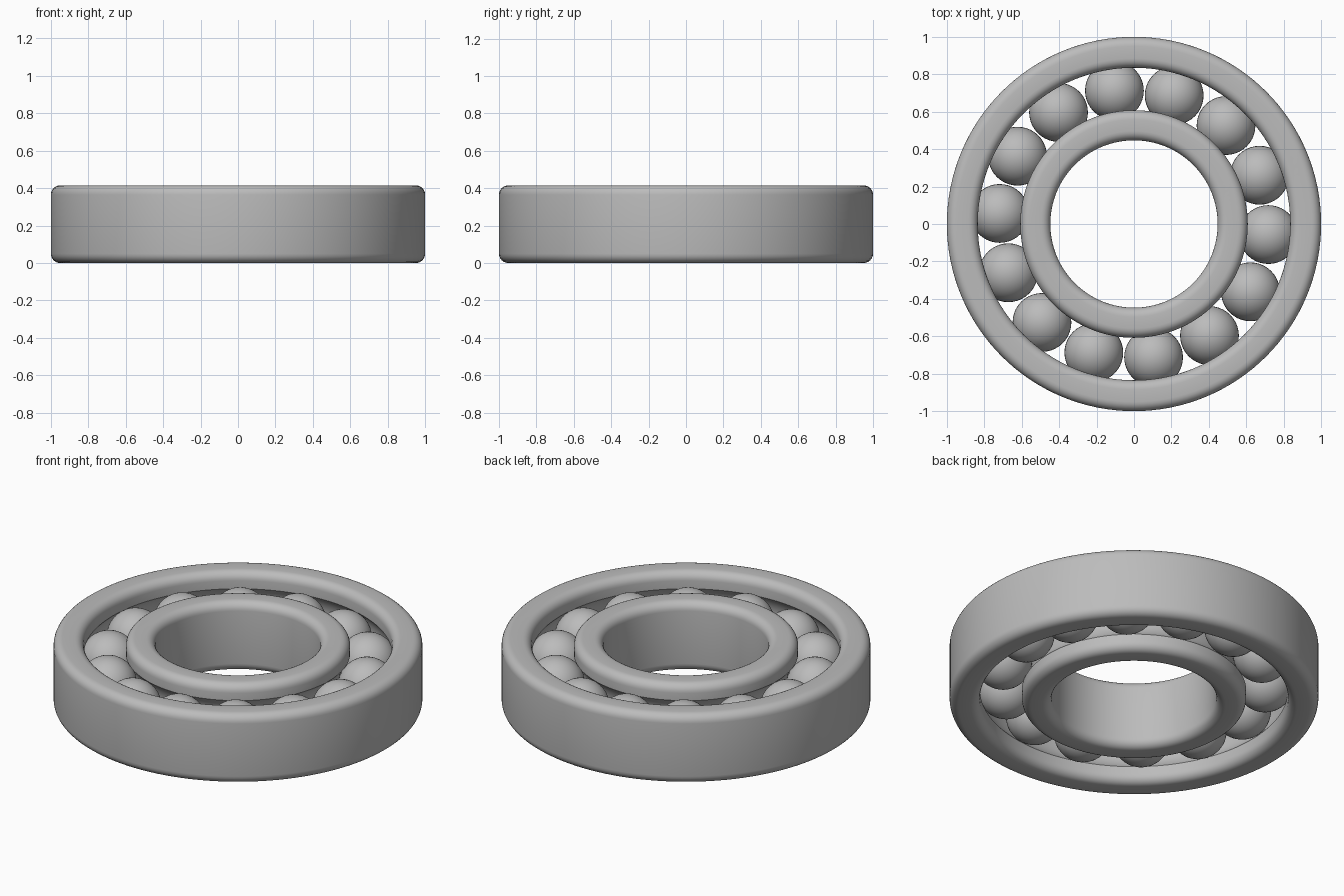
import bpy, math

cube = bpy.data.objects.get("Cube")
if cube:
    bpy.data.objects.remove(cube, do_unlink=True)

HEIGHT = 0.415
MID = HEIGHT / 2
FILLET = 0.05
PITCH = 0.72        # radius of the circle of balls
BALL = 0.157
BALLS = 14
SEGMENTS = 128

steel = bpy.data.materials.new("steel grey")
steel.use_nodes = True
colour = (0.5, 0.5, 0.5, 1)
steel.diffuse_color = colour
steel.node_tree.nodes["Principled BSDF"].inputs["Base Color"].default_value = colour


def arc(cx, cz, r, start, end, steps):
    """Points (radius, z) on an arc, angles in degrees."""
    angles = [math.radians(start + (end - start) * i / steps) for i in range(steps + 1)]
    return [(cx + r * math.cos(a), cz + r * math.sin(a)) for a in angles]


def make_race(name, wall, shoulder):
    """Ring with rounded corners and a ball groove in its shoulder."""
    side = 1 if wall > shoulder else -1      # direction from shoulder to wall
    depth = abs(wall - shoulder)

    def at(points):
        return [(shoulder + side * u, z) for u, z in points]

    # u runs from the shoulder (0) to the plain wall (depth)
    profile = at(arc(FILLET, FILLET, FILLET, 180, 270, 6))
    profile += at(arc(depth - FILLET, FILLET, FILLET, 270, 360, 6))
    profile += at(arc(depth - FILLET, HEIGHT - FILLET, FILLET, 0, 90, 6))
    profile += at(arc(FILLET, HEIGHT - FILLET, FILLET, 90, 180, 6))
    groove = BALL + 0.002
    half = math.degrees(math.acos(abs(shoulder - PITCH) / groove))
    profile += at(arc(-abs(shoulder - PITCH), MID, groove, half, -half, 16))

    # Revolve the closed profile
    n = len(profile)
    verts, faces = [], []
    for s in range(SEGMENTS):
        a = math.tau * s / SEGMENTS
        verts += [(r * math.cos(a), r * math.sin(a), z) for r, z in profile]
        t = (s + 1) % SEGMENTS
        for i in range(n):
            j = (i + 1) % n
            face = (s * n + i, t * n + i, t * n + j, s * n + j)
            faces.append(face if side < 0 else face[::-1])
    mesh = bpy.data.meshes.new(name)
    mesh.from_pydata(verts, [], faces)
    mesh.update()
    ring = bpy.data.objects.new(name, mesh)
    bpy.context.collection.objects.link(ring)
    finish(ring)


def finish(obj):
    obj.data.materials.append(steel)
    bpy.ops.object.select_all(action='DESELECT')
    obj.select_set(True)
    bpy.context.view_layer.objects.active = obj
    # Consistent outward normals, then smooth shading
    bpy.ops.object.mode_set(mode='EDIT')
    bpy.ops.mesh.select_all(action='SELECT')
    bpy.ops.mesh.normals_make_consistent(inside=False)
    bpy.ops.object.mode_set(mode='OBJECT')
    bpy.ops.object.shade_smooth_by_angle(angle=math.radians(30))


# Races
make_race("outer_race", 1.0, 0.835)
make_race("inner_race", 0.447, 0.608)

# Balls
for k in range(BALLS):
    a = math.radians(-4.5) + math.tau * k / BALLS
    bpy.ops.mesh.primitive_uv_sphere_add(
        segments=40, ring_count=20, radius=BALL,
        location=(PITCH * math.cos(a), PITCH * math.sin(a), MID))
    ball = bpy.context.object
    ball.name = f"ball_{k + 1}"
    finish(ball)
